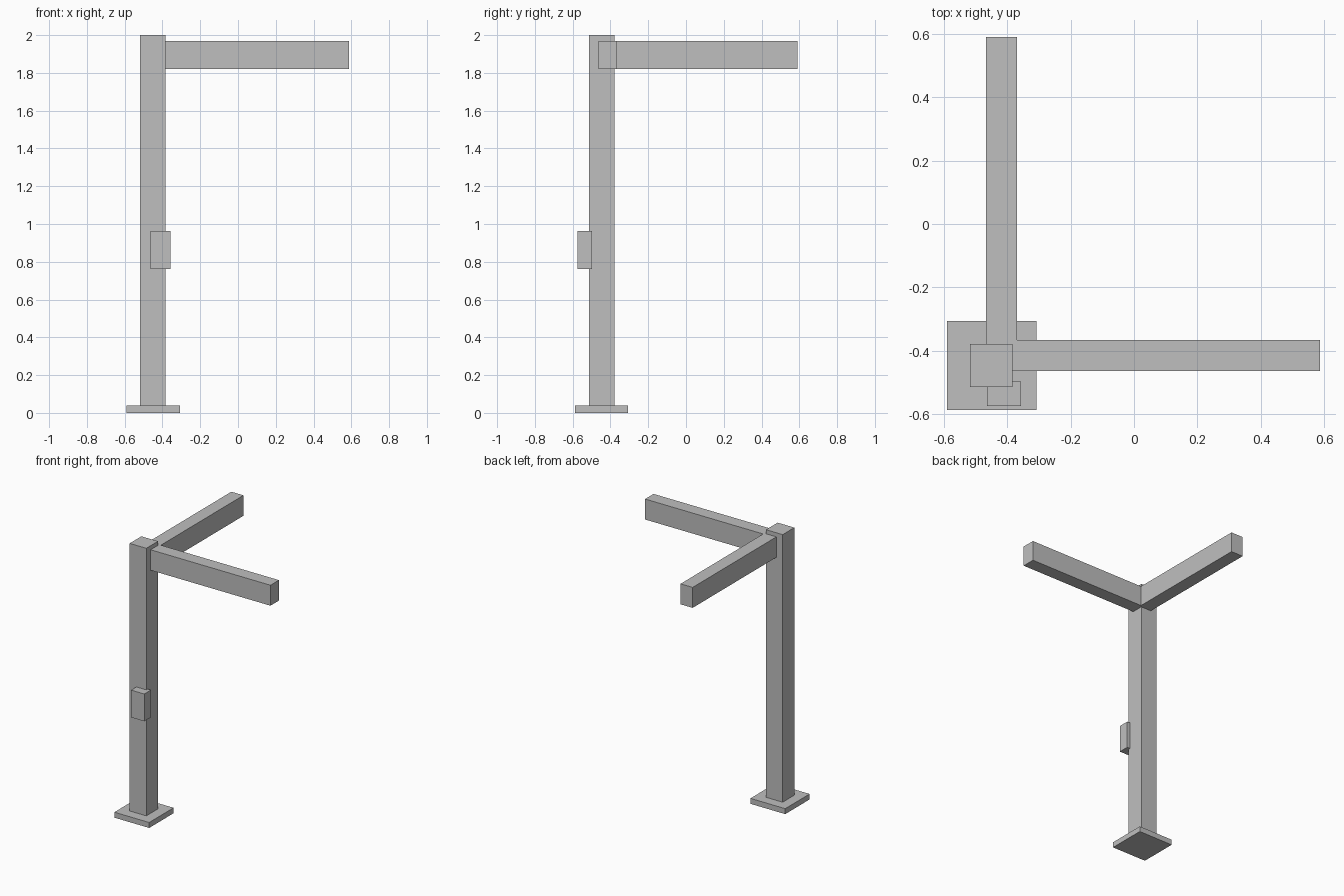
import bpy
from mathutils import Matrix, Vector

if "Cube" in bpy.data.objects:
    bpy.data.objects.remove(bpy.data.objects["Cube"])

grey = bpy.data.materials.new("plain grey")
grey.diffuse_color = (0.52, 0.52, 0.52, 1)
grey.use_nodes = True
grey.node_tree.nodes["Principled BSDF"].inputs["Base Color"].default_value = grey.diffuse_color


def box(name, x, y, z):
    """Box spanning the given (min, max) range on each axis."""
    bpy.ops.mesh.primitive_cube_add(size=1)
    ob = bpy.context.object
    ob.name = ob.data.name = name
    size = Vector([b - a for a, b in (x, y, z)])
    centre = Vector([(a + b) / 2 for a, b in (x, y, z)])
    ob.data.transform(Matrix.Translation(centre) @ Matrix.Diagonal(size).to_4x4())
    ob.data.materials.append(grey)
    return ob


# Foot plate and upright post
box("base_plate", (-0.59, -0.308), (-0.588, -0.306), (0, 0.04))
box("post", (-0.518, -0.383), (-0.514, -0.379), (0.04, 2.0))

# Two beams leaving the post head at a right angle
box("side_beam", (-0.45, 0.588), (-0.464, -0.366), (1.82, 1.97))
box("rear_beam", (-0.467, -0.369), (-0.447, 0.59), (1.82, 1.97))

# Small box mounted on the front of the post
box("control_box", (-0.464, -0.357), (-0.575, -0.497), (0.763, 0.963))
